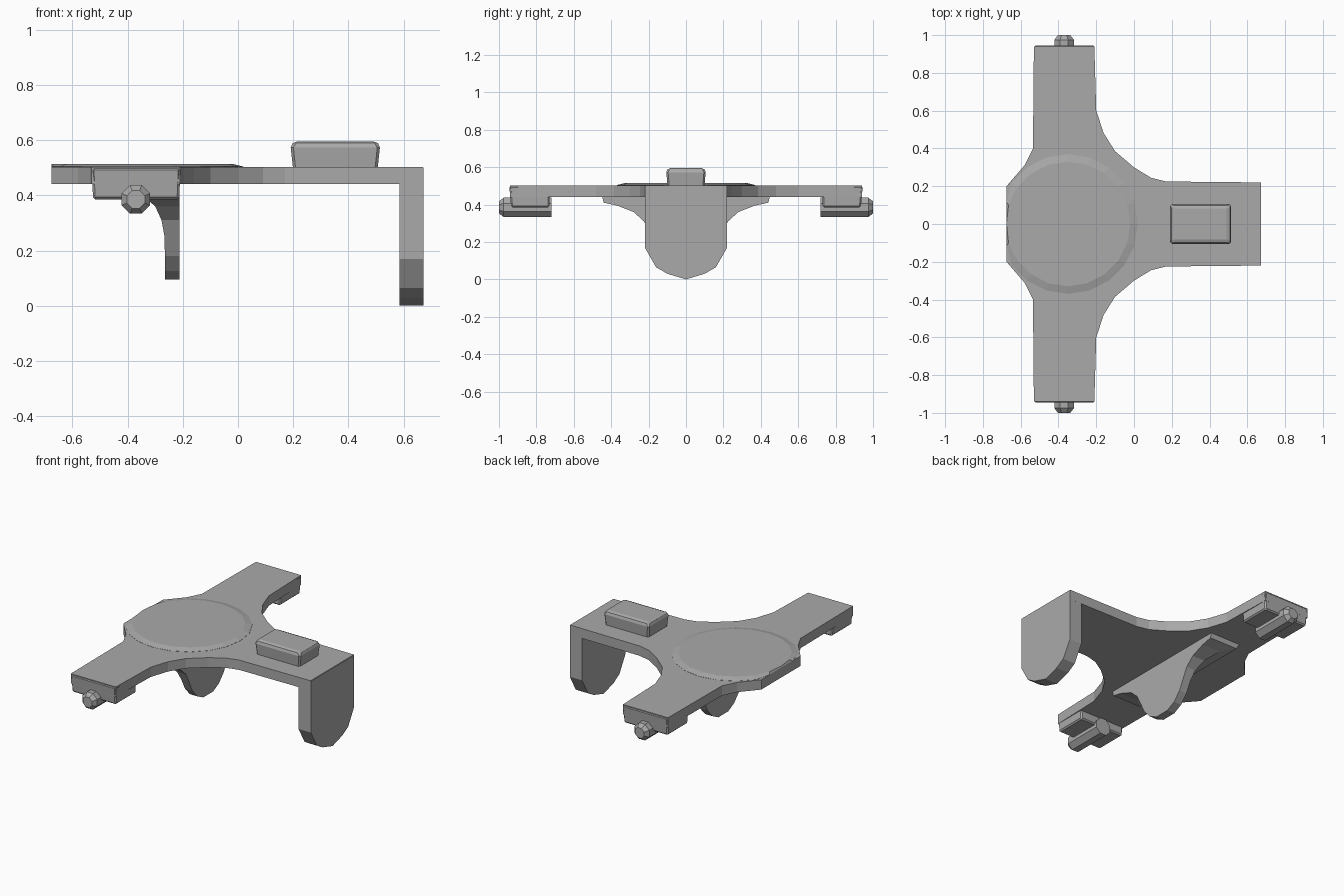
import bpy, bmesh, math
from mathutils import Matrix, Vector

if "Cube" in bpy.data.objects:
    bpy.data.objects.remove(bpy.data.objects["Cube"], do_unlink=True)

GREY = (0.4, 0.4, 0.4, 1.0)
grey = bpy.data.materials.new("plain_grey")
grey.use_nodes = True
grey.diffuse_color = GREY
grey.node_tree.nodes["Principled BSDF"].inputs["Base Color"].default_value = GREY


def loft(name, rings, bevel=0.0):
    """Skin a closed solid through rings of equal point count."""
    bm = bmesh.new()
    loops = [[bm.verts.new(p) for p in ring] for ring in rings]
    n = len(loops[0])
    for a, b in zip(loops, loops[1:]):
        for i in range(n):
            j = (i + 1) % n
            bm.faces.new((a[i], a[j], b[j], b[i]))
    bm.faces.new(loops[0][::-1])
    bm.faces.new(loops[-1])
    bmesh.ops.recalc_face_normals(bm, faces=bm.faces)
    mesh = bpy.data.meshes.new(name)
    bm.to_mesh(mesh)
    bm.free()
    mesh.materials.append(grey)
    obj = bpy.data.objects.new(name, mesh)
    bpy.context.collection.objects.link(obj)
    if bevel:
        mod = obj.modifiers.new("edge", "BEVEL")
        mod.width = bevel
        mod.segments = 1
    return obj


def flat(points, z):
    return [(x, y, z) for x, y in points]


def rect(x0, x1, y0, y1, z):
    return flat([(x0, y0), (x1, y0), (x1, y1), (x0, y1)], z)


# T-shaped plate with curved inner corners
half = [(0.67, 0.22), (0.17, 0.225), (0.09, 0.245), (0.0, 0.30), (-0.10, 0.385),
        (-0.16, 0.48), (-0.20, 0.60), (-0.21, 0.94), (-0.53, 0.94),
        (-0.535, 0.40), (-0.58, 0.31), (-0.675, 0.20)]
outline = half + [(x, -y) for x, y in reversed(half)]
loft("plate", [flat(outline, 0.44), flat(outline, 0.503)])

# Slightly raised disc, cut flat at the plate's edge
def disc(r):
    pts = []
    for i in range(20):
        a = math.tau * i / 20
        pts.append((max(-0.35 + r * math.cos(a), -0.675), r * math.sin(a)))
    return pts

loft("raised_disc", [flat(disc(0.37), 0.45), flat(disc(0.37), 0.504), flat(disc(0.33), 0.514)])

# Raised pad on the long arm
loft("pad", [rect(0.20, 0.505, -0.098, 0.098, 0.49),
             rect(0.19, 0.515, -0.106, 0.106, 0.582),
             rect(0.205, 0.50, -0.092, 0.092, 0.595)], 0.012)

# Round-ended leg under the long arm
side = [(0.22, 0.50), (0.22, 0.17), (0.16, 0.065), (0.10, 0.03), (0.0, 0.0)]
leg = side + [(-y, z) for y, z in reversed(side[:-1])]
loft("end_leg", [[(x, y, z) for y, z in leg] for x in (0.585, 0.672)])

# Flared middle bracket: height, half width, hollow face
rows = [(0.45, 0.45, -0.43), (0.41, 0.44, -0.41), (0.395, 0.37, -0.34),
        (0.36, 0.28, -0.30), (0.31, 0.225, -0.277), (0.25, 0.195, -0.266),
        (0.18, 0.16, -0.265), (0.125, 0.11, -0.265), (0.095, 0.05, -0.265)]
loft("middle_bracket", [rect(x, -0.212, -w, w, z) for z, w, x in rows])

# End blocks and pins at both short arms
for label, s in (("front", -1), ("back", 1)):
    loft(label + "_block", [rect(-0.525, -0.213, *sorted((s * 0.73, s * 0.935)), 0.385),
                            rect(-0.53, -0.208, *sorted((s * 0.73, s * 0.945)), 0.50)], 0.008)
    pin = []
    for y, r in ((0.72, 0.056), (0.975, 0.056), (1.0, 0.035)):
        pin.append([(-0.37 + r * math.cos(math.tau * (i + 0.5) / 8), s * y,
                     0.385 + r * math.sin(math.tau * (i + 0.5) / 8)) for i in range(8)])
    loft(label + "_pin", pin)
